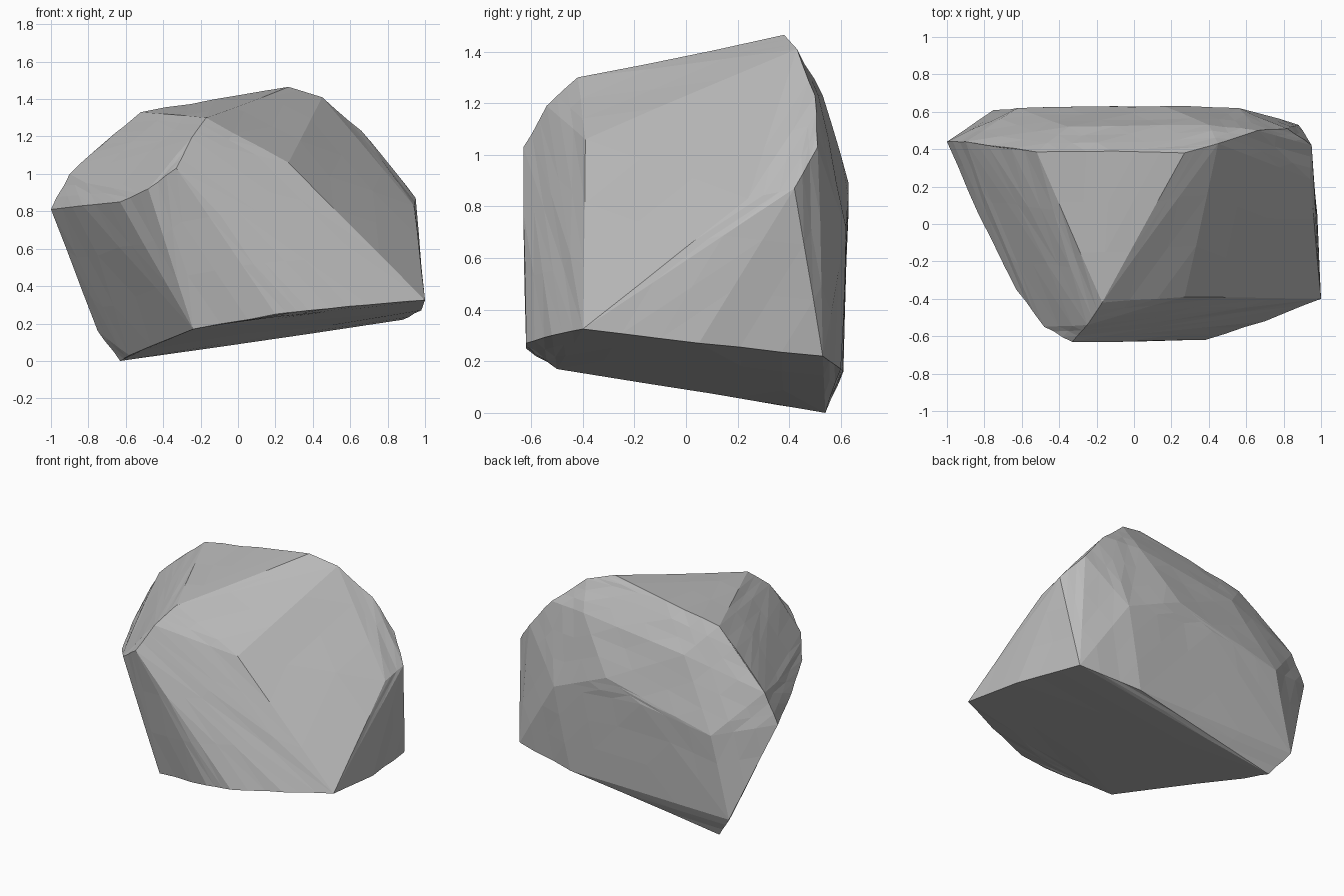
import bpy
import bmesh
import random
from mathutils import Vector

random.seed(4)

default_cube = bpy.data.objects.get("Cube")
if default_cube:
    bpy.data.objects.remove(default_cube, do_unlink=True)


def make_material(name, colour):
    """One plain colour for viewport and render."""
    material = bpy.data.materials.new(name)
    material.use_nodes = True
    material.diffuse_color = colour
    shader = next(n for n in material.node_tree.nodes if n.type == "BSDF_PRINCIPLED")
    shader.inputs["Base Color"].default_value = colour
    shader.inputs["Roughness"].default_value = 0.9
    return material


# Flat sloping top, narrowing towards the front
crown = [(-.17, -.42, 1.3), (-.52, .385, 1.33), (-.12, .39, 1.4), (.27, .38, 1.465)]

# Rounded shoulder falling from the crown down to the right-hand corner
shoulder = [(.45, .43, 1.41), (.66, .5, 1.23), (.82, .51, 1.03), (.95, .42, .87),
            (.94, .24, .83), (.27, -.39, 1.06)]

# Left ridge, from the back corner round to the front nose
left_ridge = [(-.72, .41, 1.16), (-.9, .44, 1), (-1, .44, .81), (-.83, .05, .83),
              (-.63, -.35, .85), (-.48, -.55, .92), (-.33, -.63, 1.03), (-.25, -.54, 1.19)]

# Lower rim where the sides break into the underside
lower_rim = [(-.24, -.5, .17), (.2, -.62, .25), (.38, -.62, .27), (.7, -.52, .3),
             (1, -.4, .325), (.98, .05, .27), (.88, .53, .22), (.45, .6, .17),
             (-.75, .61, .16)]

# Sloping underside, ending in the lowest point
underside = [(-.63, .54, 0), (-.58, .36, .03)]

# Gently swollen back wall
back_wall = [(-.62, .62, .7), (-.1, .63, .78), (.16, .63, .89), (.56, .62, .72),
             (.4, .53, 1.23), (-.35, .52, 1.14)]


def chipped_rock(name, contours, cuts, roughness):
    """Wrap the contours in a hull, then chip its faces into shallow facets."""
    bm = bmesh.new()
    for contour in contours:
        for point in contour:
            bm.verts.new(Vector(point))
    hull = bmesh.ops.convex_hull(bm, input=bm.verts[:], use_existing_faces=False)
    buried = {v for v in hull["geom_interior"] + hull["geom_unused"]
              if isinstance(v, bmesh.types.BMVert)}
    bmesh.ops.delete(bm, geom=list(buried), context="VERTS")
    bmesh.ops.recalc_face_normals(bm, faces=bm.faces[:])

    # Corners stay sharp; only the new points between them are chipped
    corners = {v.co.copy().freeze() for v in bm.verts}
    bmesh.ops.subdivide_edges(bm, edges=bm.edges[:], cuts=cuts, use_grid_fill=True)
    bm.normal_update()
    for vert in bm.verts:
        if vert.co.copy().freeze() not in corners:
            vert.co += vert.normal * random.uniform(-roughness, roughness)
    bmesh.ops.triangulate(bm, faces=bm.faces[:])
    for face in bm.faces:
        face.smooth = False

    mesh = bpy.data.meshes.new(name)
    bm.to_mesh(mesh)
    bm.free()
    rock = bpy.data.objects.new(name, mesh)
    bpy.context.collection.objects.link(rock)
    return rock


boulder = chipped_rock(
    "boulder",
    [crown, shoulder, left_ridge, lower_rim, underside, back_wall],
    cuts=2,
    roughness=.004,
)
boulder.data.materials.append(make_material("stone grey", (.5, .5, .5, 1)))
